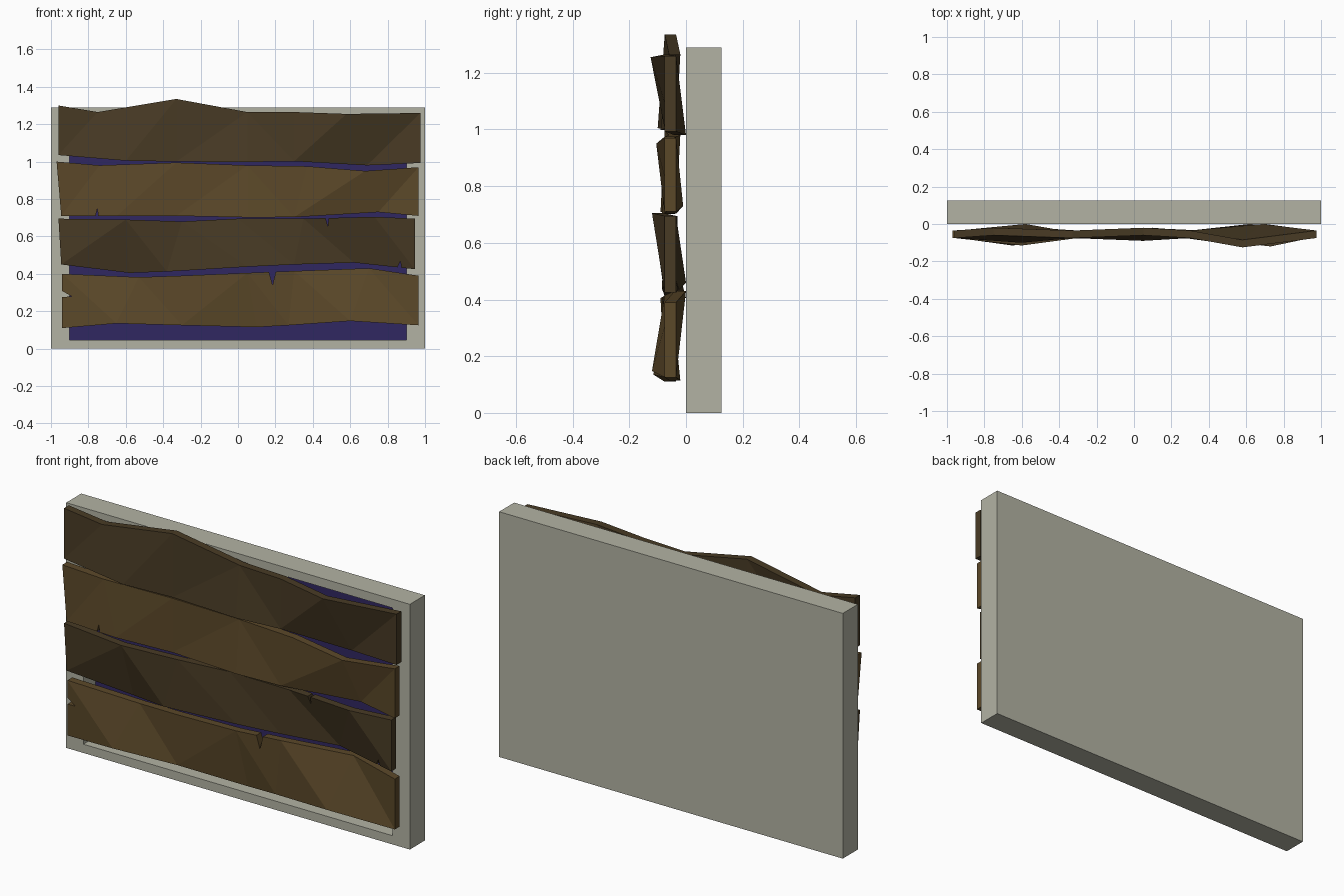
import bpy, bmesh

if "Cube" in bpy.data.objects:
    bpy.data.objects.remove(bpy.data.objects["Cube"])


def material(name, rgb):
    m = bpy.data.materials.new(name)
    m.diffuse_color = (*rgb, 1)
    m.use_nodes = True
    m.node_tree.nodes["Principled BSDF"].inputs["Base Color"].default_value = m.diffuse_color
    return m


def make(name, verts, faces, mat=None):
    me = bpy.data.meshes.new(name)
    me.from_pydata(verts, [], faces)
    bm = bmesh.new()
    bm.from_mesh(me)
    bmesh.ops.recalc_face_normals(bm, faces=bm.faces)
    bmesh.ops.triangulate(bm, faces=[f for f in bm.faces if len(f.verts) == 4])
    bm.to_mesh(me)
    bm.free()
    ob = bpy.data.objects.new(name, me)
    bpy.context.collection.objects.link(ob)
    if mat:
        me.materials.append(mat)
    return ob


stone = material("stone", (0.45, 0.45, 0.37))
glass = material("dark_blue", (0.03, 0.02, 0.12))
dark_wood = material("dark_wood", (0.065, 0.043, 0.018))
light_wood = material("light_wood", (0.105, 0.065, 0.022))

# window surround: slab with a rectangular recess in the front
D, H, DEPTH = 0.125, 1.29, 0.1
bm = bmesh.new()
bmesh.ops.create_cube(bm, size=1)
for v in bm.verts:
    v.co = (v.co.x * 2, (v.co.y + 0.5) * D, (v.co.z + 0.5) * H)
bm.normal_update()
front = min(bm.faces, key=lambda f: f.calc_center_median().y)
bmesh.ops.inset_region(bm, faces=[front], thickness=0.065)
for v in front.verts:
    v.co.x = 0.9 if v.co.x > 0 else -0.9
ext = bmesh.ops.extrude_discrete_faces(bm, faces=[front])["faces"][0]
bmesh.ops.translate(bm, verts=ext.verts, vec=(0, DEPTH, 0))
ext.material_index = 1
me = bpy.data.meshes.new("window_surround")
bm.to_mesh(me)
bm.free()
me.materials.append(stone)
me.materials.append(glass)
bpy.context.collection.objects.link(bpy.data.objects.new("window_surround", me))

# planks: top and bottom edges as (x, front y, z)
T, E = 0.04, -0.075


def plank(name, top, bottom, mat, notches=()):
    n = len(top)
    verts = []
    for a, b in zip(top, bottom):
        for x, y, z in (a, b):
            verts += [(x, y, z), (x, y + T, z)]
    faces = [(0, 1, 3, 2), tuple(4 * (n - 1) + k for k in (0, 2, 3, 1))]
    for i in range(n - 1):
        a, b = 4 * i, 4 * i + 4
        for p, q in ((0, 2), (2, 3), (3, 1), (1, 0)):
            faces.append((a + p, a + q, b + q, b + p))
    ob = make(name, verts, faces, mat)
    # split notches in the plank edges
    for tri in notches:
        cv = [(x, y, z) for y in (-0.3, 0.2) for x, z in tri]
        cut = make("notch_cutter", cv, [(0, 1, 2), (5, 4, 3), (0, 3, 4, 1), (1, 4, 5, 2), (2, 5, 3, 0)])
        cut.hide_render = True
        mod = ob.modifiers.new("notch", "BOOLEAN")
        mod.object = cut
        mod.operation = "DIFFERENCE"
        mod.solver = "EXACT"
        bpy.context.view_layer.objects.active = ob
        bpy.ops.object.modifier_apply(modifier=mod.name)
        bpy.data.objects.remove(cut)


plank("plank_top",
      [(-.96, E, 1.30), (-.75, -.06, 1.265), (-.33, E, 1.335), (.05, -.06, 1.265),
       (.3, E, 1.265), (.58, -.125, 1.255), (.975, E, 1.26)],
      [(-.96, E, 1.035), (-.6, -.1, 1.005), (-.33, E, 1.0), (.05, -.09, .998),
       (.3, E, 1.002), (.69, -.04, .98), (.975, E, .993)], dark_wood)
plank("plank_upper",
      [(-.97, E, 1.0), (-.74, -.06, .98), (-.33, E, .995), (.05, -.06, .98),
       (.37, E, .975), (.68, -.105, .95), (.965, E, .97)],
      [(-.945, E, .71), (-.65, -.09, .708), (-.33, E, .71), (.05, -.085, .702),
       (.3, E, .703), (.75, -.05, .73), (.965, E, .71)], light_wood,
      [[(-.767, .69), (-.745, .69), (-.752, .75)]])
plank("plank_lower",
      [(-.96, E, .695), (-.6, -.115, .69), (-.3, E, .68), (.0, -.07, .695),
       (.35, E, .695), (.73, -.12, .705), (.945, E, .695)],
      [(-.945, E, .45), (-.58, -.04, .405), (-.38, E, .412), (.05, -.085, .438),
       (.3, E, .45), (.62, -.04, .46), (.945, E, .425)], dark_wood,
      [[(.462, .72), (.488, .72), (.48, .655)], [(.845, .42), (.876, .42), (.868, .467)]])
plank("plank_bottom",
      [(-.94, E, .40), (-.53, -.06, .382), (-.3, E, .39), (.05, -.09, .405),
       (.3, E, .415), (.7, -.04, .43), (.965, E, .39)],
      [(-.94, E, .11), (-.65, -.115, .135), (-.3, E, .125), (.1, -.06, .115),
       (.27, E, .125), (.6, -.12, .148), (.965, E, .125)], light_wood,
      [[(.16, .43), (.206, .43), (.185, .34)], [(-.96, .32), (-.96, .273), (-.89, .28)]])
